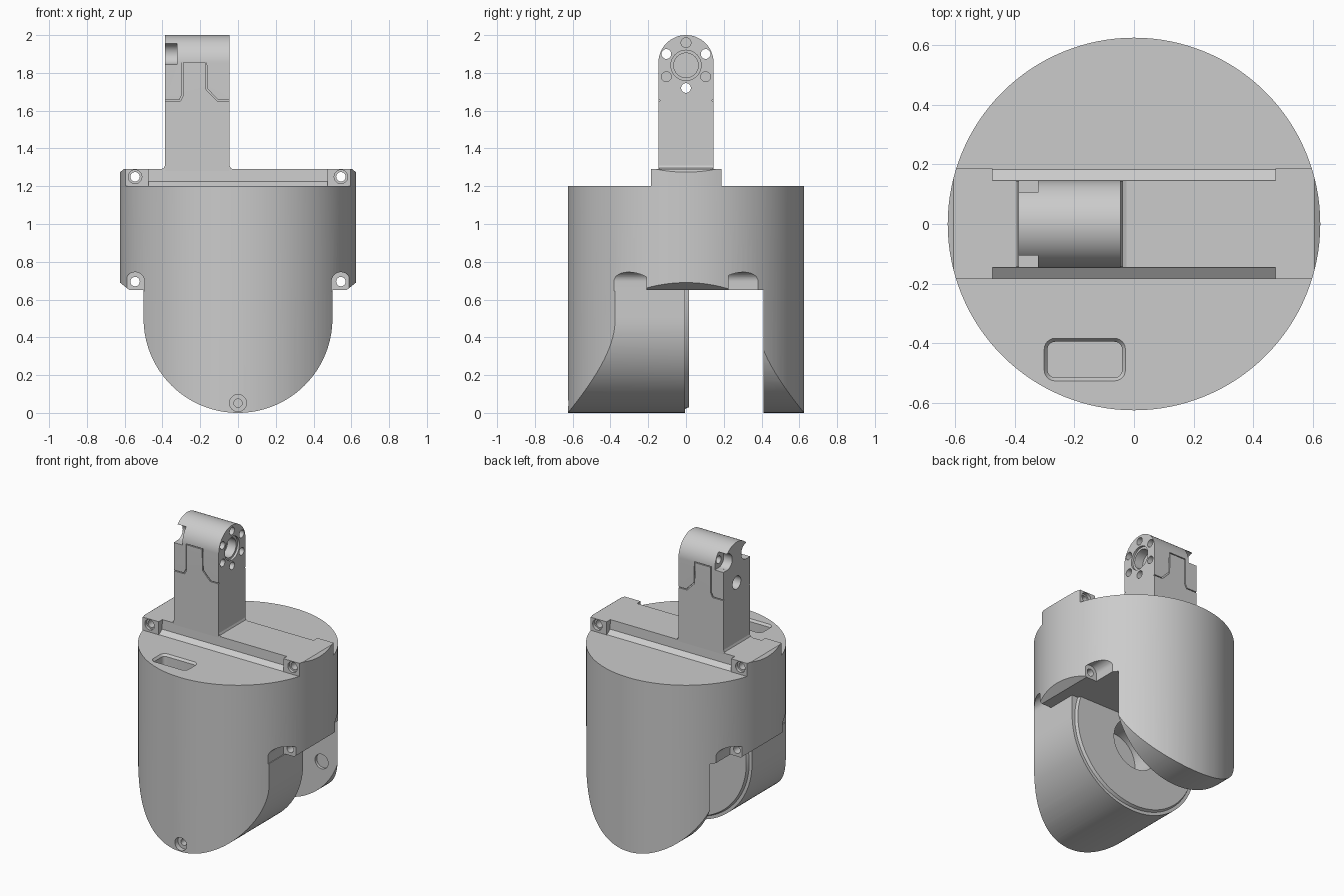
import bpy, bmesh, math
from mathutils import Vector

if "Cube" in bpy.data.objects:
    bpy.data.objects.remove(bpy.data.objects["Cube"])


def circle(u, v, r, n=48, a0=0.0, a1=360.0):
    full = abs(a1 - a0) >= 360
    m = n if full else n + 1
    return [(u + r * math.cos(math.radians(a0 + (a1 - a0) * i / n)),
             v + r * math.sin(math.radians(a0 + (a1 - a0) * i / n))) for i in range(m)]


def rect(u0, u1, v0, v1):
    return [(u0, v0), (u1, v0), (u1, v1), (u0, v1)]


def rounded(u0, u1, v0, v1, r):
    pts = []
    for u, v, a in ((u1 - r, v1 - r, 0), (u0 + r, v1 - r, 90),
                    (u0 + r, v0 + r, 180), (u1 - r, v0 + r, 270)):
        pts += circle(u, v, r, 6, a, a + 90)
    return pts


def prism(name, pts, axis, lo, hi, inset=None):
    """Extrude a 2D profile along an axis; inset gives a second profile at the far end."""
    def place(p, w):
        return Vector({'x': (w, p[0], p[1]), 'y': (p[0], w, p[1]), 'z': (p[0], p[1], w)}[axis])
    bm = bmesh.new()
    a = [bm.verts.new(place(p, lo)) for p in pts]
    b = [bm.verts.new(place(p, hi)) for p in (inset or pts)]
    bm.faces.new(a)
    bm.faces.new(b[::-1])
    n = len(pts)
    for i in range(n):
        bm.faces.new((a[i], b[i], b[(i + 1) % n], a[(i + 1) % n]))
    bmesh.ops.recalc_face_normals(bm, faces=bm.faces)
    me = bpy.data.meshes.new(name)
    bm.to_mesh(me)
    bm.free()
    ob = bpy.data.objects.new(name, me)
    bpy.context.collection.objects.link(ob)
    return ob


def boolean(ob, tool, op='DIFFERENCE'):
    mod = ob.modifiers.new("bool", 'BOOLEAN')
    mod.operation, mod.solver, mod.object = op, 'EXACT', tool
    bpy.context.view_layer.objects.active = ob
    bpy.ops.object.modifier_apply(modifier=mod.name)
    bpy.data.objects.remove(tool, do_unlink=True)


def cut(ob, pts, axis, lo, hi, inset=None):
    boolean(ob, prism("cutter", pts, axis, lo, hi, inset))


def finish(ob):
    bpy.ops.object.select_all(action='DESELECT')
    ob.select_set(True)
    bpy.context.view_layer.objects.active = ob
    bpy.ops.object.shade_smooth_by_angle(angle=math.radians(30))


# Body: upright cylinder trimmed by the front outline
R = 0.625
body = prism("body", circle(0, 0, R, 128), 'z', -0.1, 1.2)
right = [(0.7, 1.3), (0.7, 0.75), (0.575, 0.65), (0.5, 0.65)]
outline = right + circle(0, 0.5, 0.5, 64, 0, -180) + [(-x, z) for x, z in reversed(right)]
boolean(body, prism("outline", outline, 'y', -0.7, 0.7), 'INTERSECT')

# Gap between front drum and rear ear, bevelled drum face, hub bore
cut(body, rect(-0.8, 0.8, -0.2, 0.65), 'y', -0.005, 0.41)
boolean(body, prism("drum_face", circle(0, 0.5, 0.498, 96), 'y', -0.05, 0.015,
                    circle(0, 0.5, 0.47, 96)), 'UNION')
cut(body, circle(0, 0.47, 0.175, 64), 'y', -0.2, 0.05)

# Lower screw recesses, through holes and ear screw holes
for s in (-1, 1):
    arch = circle(s * 0.545, 0.695, 0.05, 24, 0, 180) + [(s * 0.545 - 0.05, 0.645), (s * 0.545 + 0.05, 0.645)]
    cut(body, arch, 'y', -0.6, -0.21)
    cut(body, arch, 'y', 0.225, 0.6)
    cut(body, circle(s * 0.545, 0.695, 0.025, 24), 'y', -0.3, 0.3)
    cut(body, circle(s * 0.35, 0.32, 0.05, 32), 'y', 0.36, 0.43)
cut(body, circle(0, 0.052, 0.045, 32), 'y', -0.7, -0.59)
cut(body, circle(0, 0.052, 0.022, 24), 'y', -0.7, -0.54)

# Connector slot in the top with chamfered rim
cut(body, rounded(-0.29, -0.04, -0.515, -0.395, 0.025), 'z', 1.05, 1.25)
cut(body, rounded(-0.29, -0.04, -0.515, -0.395, 0.025), 'z', 1.185, 1.201,
    rounded(-0.302, -0.028, -0.527, -0.383, 0.037))
finish(body)

# Top plate with sloped long sides between four screw bosses
plate = prism("top_plate", circle(0, 0, R, 128), 'z', 1.195, 1.4)
boolean(plate, prism("plate_outline", [(-0.65, 1.1), (0.65, 1.1), (0.65, 1.255), (0.605, 1.29),
                                       (-0.605, 1.29), (-0.65, 1.255)], 'y', -0.185, 0.187), 'INTERSECT')
for s in (-1, 1):
    cut(plate, [(s * 0.2, 1.2), (s * 0.183, 1.2), (s * 0.148, 1.225), (s * 0.145, 1.3), (s * 0.2, 1.3)],
        'x', -0.475, 0.475)
    cut(plate, circle(s * 0.545, 1.25, 0.025, 24), 'y', -0.3, 0.3)
    for lo, hi in ((-0.3, -0.165), (0.165, 0.3)):
        cut(plate, circle(s * 0.545, 1.25, 0.036, 24), 'y', lo, hi)
finish(plate)

# Neck: upright arm with rounded top
X0, X1, W = -0.387, -0.045, 0.146
neck = prism("neck", [(-W, 1.28), (W, 1.28)] + circle(0, 2.0 - W, W, 48, 0, 180), 'x', X0, X1)

# Hub recess and six screw holes on the right face, screw head recesses on the left
HZ = 1.84
cut(neck, circle(0, HZ, 0.08, 48), 'x', X1 - 0.015, 0.1)
cut(neck, circle(0, HZ, 0.065, 48), 'x', X1 - 0.08, 0.1)
for k in range(6):
    a = math.radians(30 + 60 * k)
    y, z = 0.12 * math.cos(a), HZ + 0.12 * math.sin(a)
    through = k in (0, 2, 4)
    cut(neck, circle(y, z, 0.026, 24), 'x', -0.5 if through else X1 - 0.06, 0.1)
    if through:
        cut(neck, circle(y, z, 0.055 if k != 4 else 0.045, 32), 'x', -0.5, -0.322)
for s in (-1, 1):
    cut(neck, rect(min(s * 0.105, s * 0.2), max(s * 0.105, s * 0.2), 1.845, 1.955), 'x', -0.5, -0.322)

# Panel seams on the front and back of the neck
seam = [(-0.4, 1.65), (-0.305, 1.65), (-0.29, 1.68), (-0.29, 1.855),
        (-0.172, 1.855), (-0.168, 1.71), (-0.11, 1.65), (-0.03, 1.65)]
shift = [(x + (-0.006 if i < 4 else 0.006), z + 0.006) for i, (x, z) in enumerate(seam)]
for lo, hi in ((-0.2, -W + 0.008), (W - 0.008, 0.2)):
    cut(neck, seam + shift[::-1], 'y', lo, hi)
finish(neck)

# Small fillet strips where the neck meets the plate
for i, (x, s) in enumerate(((X0, -1), (X1, 1))):
    prof = [(x - s * 0.005, 1.285), (x + s * 0.02, 1.285), (x + s * 0.02, 1.29),
            (x + s * 0.006, 1.296), (x, 1.31), (x - s * 0.005, 1.31)]
    finish(prism("neck_fillet_%d" % i, prof, 'y', -0.144, 0.144))
